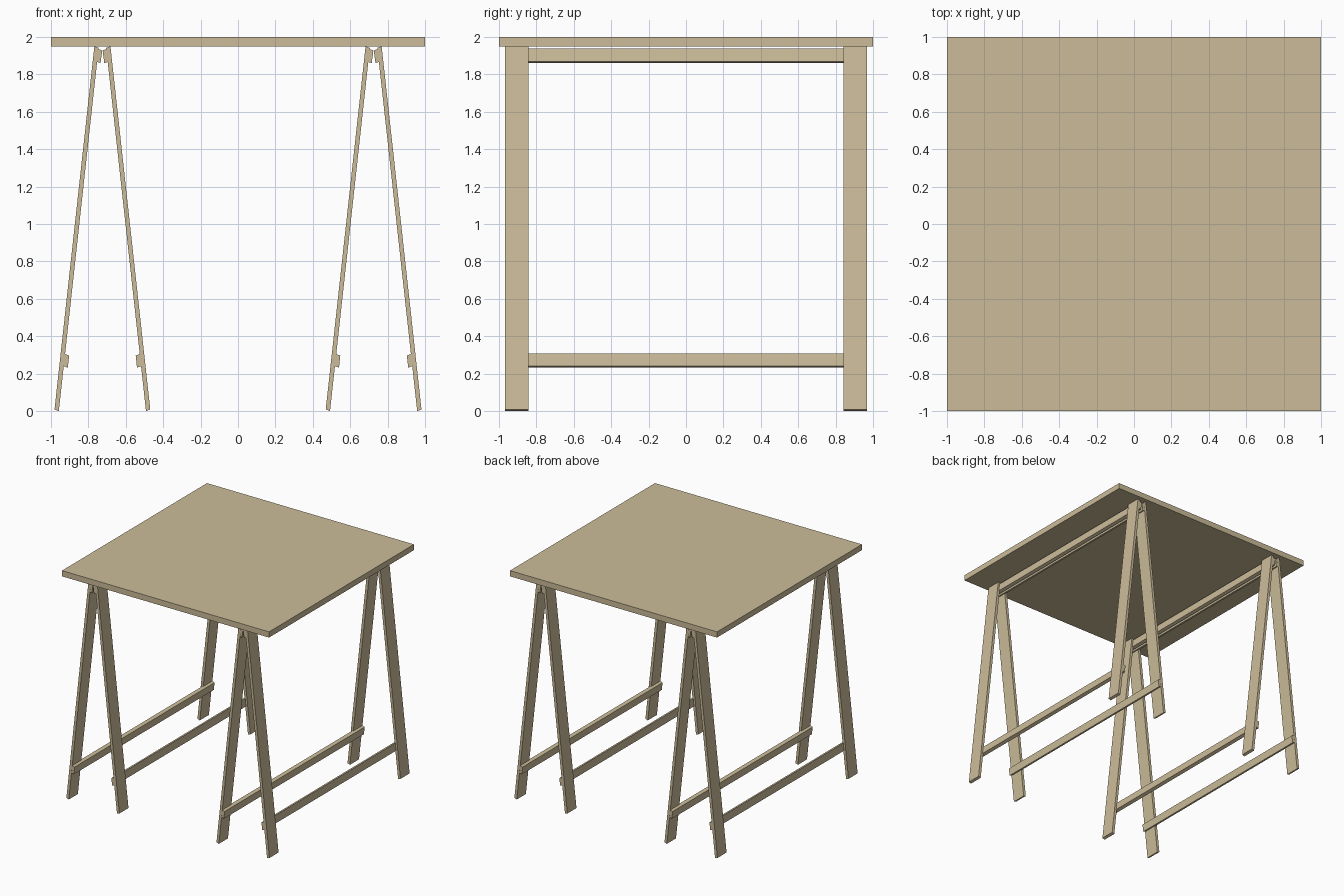
import bpy

if "Cube" in bpy.data.objects:
    bpy.data.objects.remove(bpy.data.objects["Cube"])

wood = bpy.data.materials.new("pale_wood")
wood.diffuse_color = (0.60, 0.50, 0.32, 1.0)
wood.use_nodes = True
wood.node_tree.nodes["Principled BSDF"].inputs["Base Color"].default_value = wood.diffuse_color

CENTRE = 0.725   # trestle centre distance from x = 0
Y_END = 0.967    # outer ends of the trestles


def prism(name, profile, y0, y1):
    """Extrude an x/z quad profile along y."""
    area = sum(a[0] * b[1] - b[0] * a[1]
               for a, b in zip(profile, profile[1:] + profile[:1]))
    if area < 0:
        profile = profile[::-1]
    n = len(profile)
    verts = [(x, y, z) for y in (y0, y1) for x, z in profile]
    faces = [list(range(n)), list(range(2 * n - 1, n - 1, -1))]
    faces += [[i, i + n, (i + 1) % n + n, (i + 1) % n] for i in range(n)]
    mesh = bpy.data.meshes.new(name)
    mesh.from_pydata(verts, [], faces)
    mesh.materials.append(wood)
    obj = bpy.data.objects.new(name, mesh)
    bpy.context.collection.objects.link(obj)
    return obj


# Table top
prism("table_top", [(-1, 1.95), (1, 1.95), (1, 2), (-1, 2)], -1, 1)

# Profiles as (distance from trestle centre, z)
leg = [(0.256, 0.008), (0.233, 0.0), (0.020, 1.942), (0.043, 1.95)]
low_rail = [(0.206, 0.307), (0.178, 0.297), (0.185, 0.232), (0.213, 0.242)]
top_rail = [(0.028, 1.938), (0.001, 1.928), (0.010, 1.860), (0.037, 1.869)]

# Two A-frame trestles, each with two leaning sides
for tx, tname in ((-CENTRE, "left"), (CENTRE, "right")):
    for s, sname in ((-1, "a"), (1, "b")):
        def place(profile):
            return [(tx + s * h, z) for h, z in profile]
        tag = f"{tname}_{sname}"
        prism(f"front_leg_{tag}", place(leg), -Y_END, -0.841)
        prism(f"back_leg_{tag}", place(leg), 0.841, Y_END)
        prism(f"lower_rail_{tag}", place(low_rail), -Y_END + 0.001, Y_END - 0.001)
        prism(f"upper_rail_{tag}", place(top_rail), -Y_END + 0.001, Y_END - 0.001)
